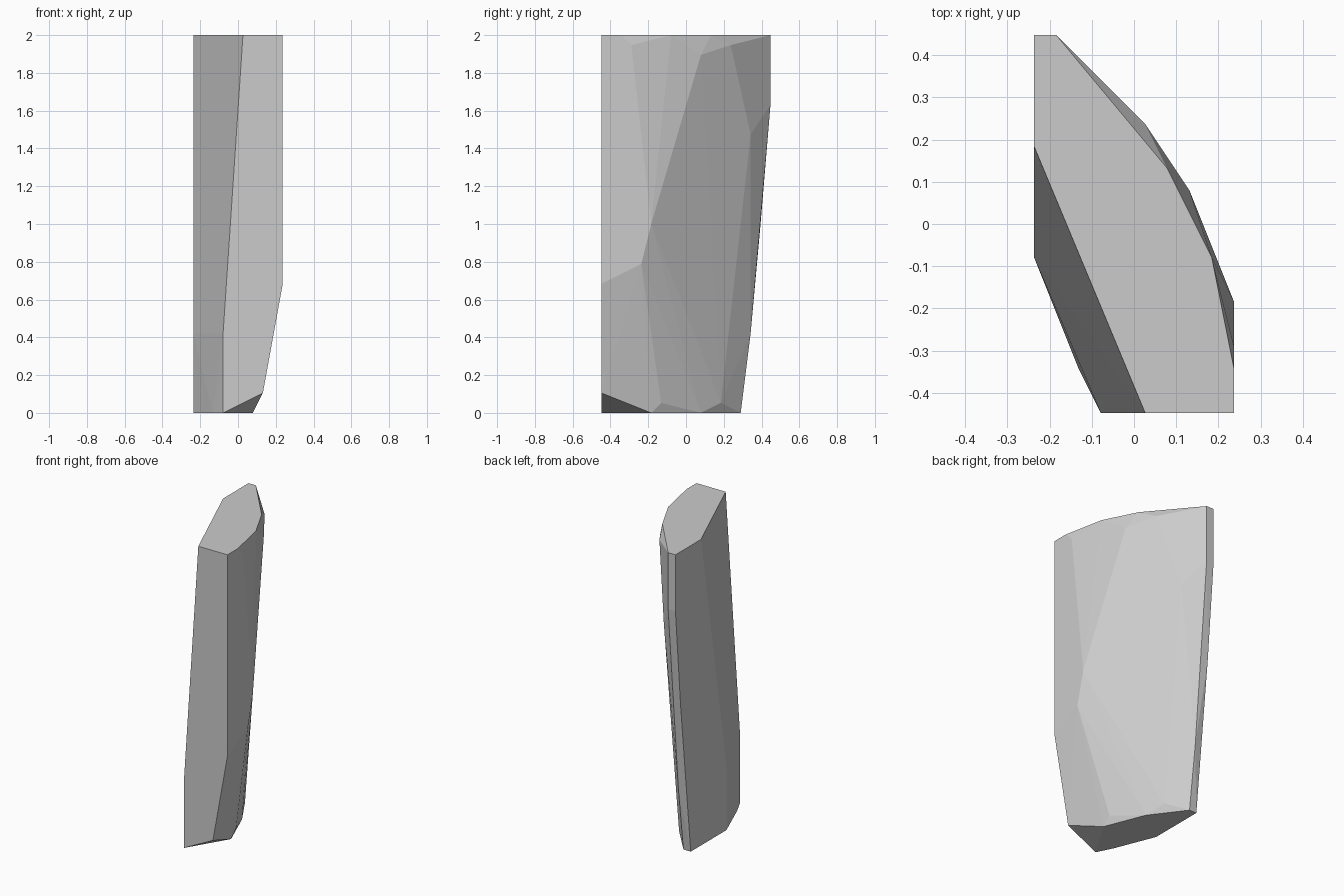
import bpy
import bmesh

UNIT = 2 / 38          # the shard is cut on a whole-number lattice
HALF_WIDTH, HALF_DEPTH = 4.5, 8.5

cube = bpy.data.objects.get("Cube")
if cube:
    bpy.data.objects.remove(cube, do_unlink=True)


def flat_material(name, color):
    mat = bpy.data.materials.new(name)
    mat.use_nodes = True
    mat.diffuse_color = color
    mat.node_tree.nodes["Principled BSDF"].inputs["Base Color"].default_value = color
    return mat


def hull_object(name, corners, mat):
    """Wrap a tight flat-faced skin around the corner points."""
    bm = bmesh.new()
    for x, y, z in corners:
        bm.verts.new(((x - HALF_WIDTH) * UNIT, (y - HALF_DEPTH) * UNIT, z * UNIT))
    result = bmesh.ops.convex_hull(bm, input=bm.verts)
    spare = {v for v in result["geom_interior"] + result["geom_unused"]
             if isinstance(v, bmesh.types.BMVert)}
    bmesh.ops.delete(bm, geom=list(spare), context="VERTS")
    # Merge triangles that lie in one plane
    bmesh.ops.dissolve_limit(bm, angle_limit=0.002, verts=bm.verts, edges=bm.edges)
    bmesh.ops.recalc_face_normals(bm, faces=bm.faces)
    mesh = bpy.data.meshes.new(name)
    bm.to_mesh(mesh)
    bm.free()
    mesh.materials.append(mat)
    obj = bpy.data.objects.new(name, mesh)
    bpy.context.collection.objects.link(obj)
    return obj


# Flat top and bottom outlines
top = [(x, y, 38) for x, y in
       ((0, 17), (1, 17), (6, 11), (8, 7), (9, 2), (9, 0), (5, 0), (0, 12))]
bottom = [(x, y, 0) for x, y in
          ((0, 14), (1, 14), (4, 10), (6, 5), (3, 0), (2, 2), (0, 7))]

# Corners of the curved outer wall
outer_wall = [(5, 13, 37), (7, 10, 36), (9, 3, 37), (3, 15, 28),
              (9, 5, 19), (9, 4, 15), (9, 0, 13),
              (6, 6, 1), (3, 12, 1), (7, 0, 2)]

# Corners of the narrow back edge and the slanted inner wall
back_edge = [(0, 17, 31), (1, 17, 31), (0, 16, 19), (1, 15, 8)]
inner_wall = [(3, 0, 8), (0, 7, 8), (0, 11, 32)]

grey = flat_material("stone grey", (0.6, 0.6, 0.6, 1))
hull_object("stone_shard", top + bottom + outer_wall + back_edge + inner_wall, grey)
